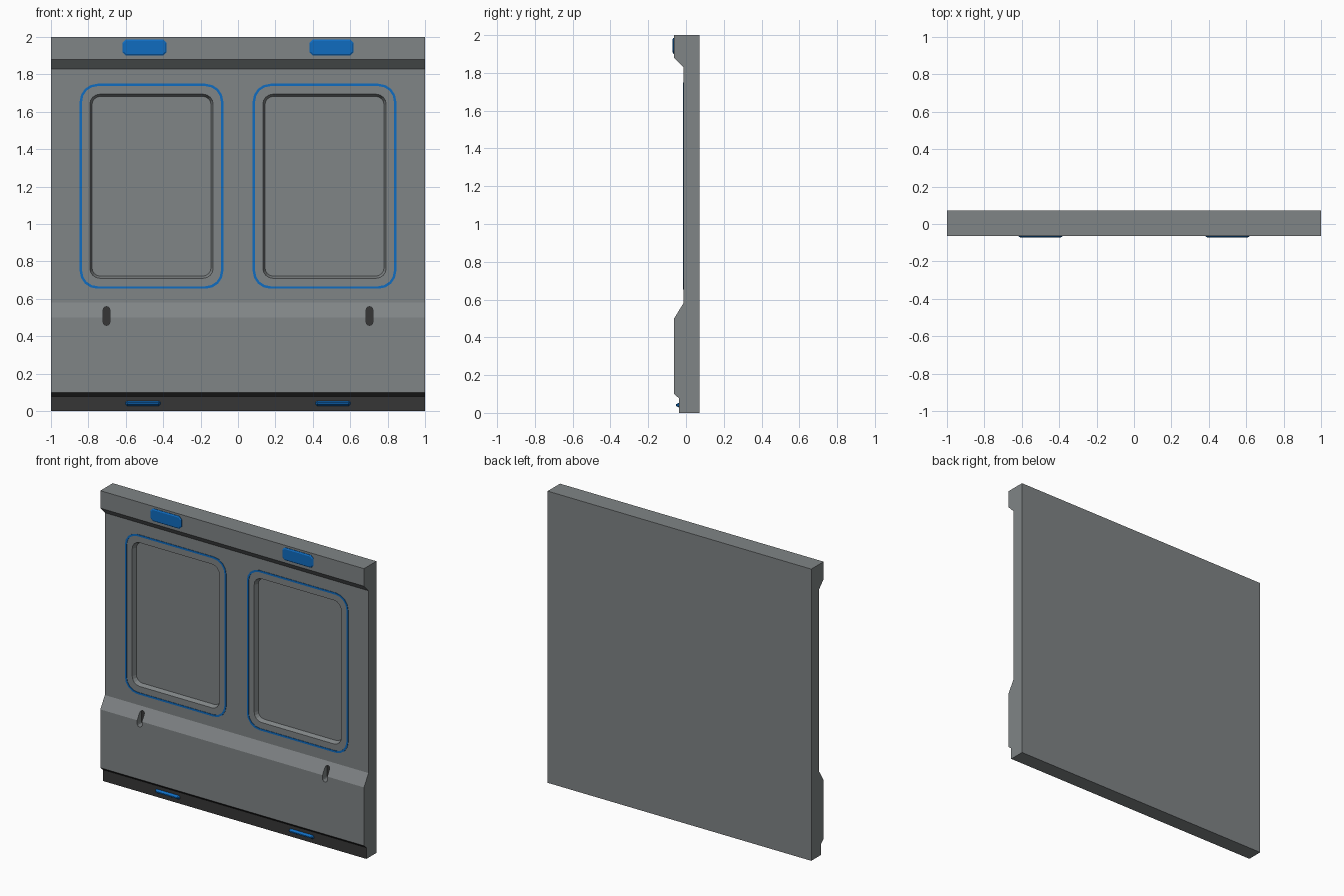
import bpy, bmesh, math

if "Cube" in bpy.data.objects:
    bpy.data.objects.remove(bpy.data.objects["Cube"])


def material(name, color):
    m = bpy.data.materials.new(name)
    m.diffuse_color = (*color, 1)
    m.use_nodes = True
    m.node_tree.nodes["Principled BSDF"].inputs["Base Color"].default_value = m.diffuse_color
    return m


GREY = material("panel grey", (0.215, 0.232, 0.238))
DARK = material("dark trim", (0.037, 0.037, 0.037))
BLUE = material("blue light", (0.005, 0.15, 0.53))


def rounded(cx, cz, w, h, r, seg):
    """Rounded rectangle outline in the x-z plane."""
    pts = []
    for k, (sx, sz) in enumerate([(1, 1), (-1, 1), (-1, -1), (1, -1)]):
        for i in range(seg + 1):
            a = math.pi / 2 * (k + i / seg)
            pts.append((cx + sx * (w / 2 - r) + r * math.cos(a),
                        cz + sz * (h / 2 - r) + r * math.sin(a)))
    return pts


def finish(bm, name, mats):
    bmesh.ops.recalc_face_normals(bm, faces=bm.faces[:])
    me = bpy.data.meshes.new(name)
    bm.to_mesh(me)
    bm.free()
    for m in mats:
        me.materials.append(m)
    ob = bpy.data.objects.new(name, me)
    bpy.context.collection.objects.link(ob)
    return ob


def bridge(bm, a, b):
    n = len(a)
    for i in range(n):
        bm.faces.new((a[i], a[(i + 1) % n], b[(i + 1) % n], b[i]))


def loft(name, rings, mats, back_index=0, closed_loop=False):
    """Join (y, outline) rings; cap both ends, or close into a loop."""
    bm = bmesh.new()
    vs = [[bm.verts.new((x, y, z)) for x, z in pts] for y, pts in rings]
    for a, b in zip(vs, vs[1:]):
        bridge(bm, a, b)
    if closed_loop:
        bridge(bm, vs[-1], vs[0])
    else:
        bm.faces.new(vs[0])
        bm.faces.new(vs[-1]).material_index = back_index
    return finish(bm, name, mats)


# Wall panel: side profile (y, z) extruded along x
profile = [(0.071, 0), (0.071, 2), (-0.063, 2), (-0.063, 1.88), (-0.014, 1.83),
           (-0.014, 0.58), (-0.063, 0.5), (-0.063, 0.1), (-0.037, 0.077), (-0.037, 0)]
bm = bmesh.new()
left, right = [[bm.verts.new((x, y, z)) for y, z in profile] for x in (-1, 1)]
bridge(bm, left, right)
bm.faces.new(left)
bm.faces.new(right)
bmesh.ops.recalc_face_normals(bm, faces=bm.faces[:])
for f in bm.faces:  # dark skirting at the foot of the front
    if f.normal.y < -0.1 and f.calc_center_median().z < 0.1:
        f.material_index = 1
wall = finish(bm, "wall_panel", [GREY, DARK])


def cut(cutter):
    mod = wall.modifiers.new(cutter.name, 'BOOLEAN')
    mod.operation = 'DIFFERENCE'
    mod.solver = 'EXACT'
    mod.object = cutter
    cutter.hide_render = True
    cutter.hide_set(True)


for side, s in (("left", -1), ("right", 1)):
    # Recessed panel with sloping rim
    cx, cz = s * 0.4625, 1.202
    big = rounded(cx, cz, 0.66, 0.985, 0.055, 4)
    small = rounded(cx, cz, 0.636, 0.961, 0.045, 4)
    cut(loft(side + "_recess_cutter", [(-0.1, big), (-0.014, big), (0.014, small)],
             [GREY, DARK]))

    # Blue outline strip around the recess
    outer = rounded(cx, cz, 0.768, 1.096, 0.095, 4)
    inner = rounded(cx, cz, 0.742, 1.07, 0.082, 4)
    loft(side + "_blue_outline", [(-0.010, outer), (-0.017, outer),
                                  (-0.017, inner), (-0.010, inner)],
         [BLUE], closed_loop=True)

    # Vertical slot through the ledge slope
    slot = rounded(s * 0.703, 0.508, 0.036, 0.1, 0.0175, 3)
    cut(loft(side + "_slot_cutter", [(-0.1, slot), (-0.016, slot)],
             [GREY, DARK], back_index=1))

    # Upper lamp
    lx = s * 0.5
    full = rounded(lx, 1.943, 0.236, 0.086, 0.018, 1)
    face = rounded(lx, 1.943, 0.22, 0.07, 0.013, 1)
    loft(side + "_upper_lamp", [(-0.060, full), (-0.066, full), (-0.071, face)], [BLUE])

    # Lower lamp
    full = rounded(s * 0.508, 0.041, 0.19, 0.03, 0.008, 1)
    face = rounded(s * 0.508, 0.041, 0.165, 0.008, 0.002, 1)
    loft(side + "_lower_lamp", [(-0.034, full), (-0.053, face)], [BLUE])
